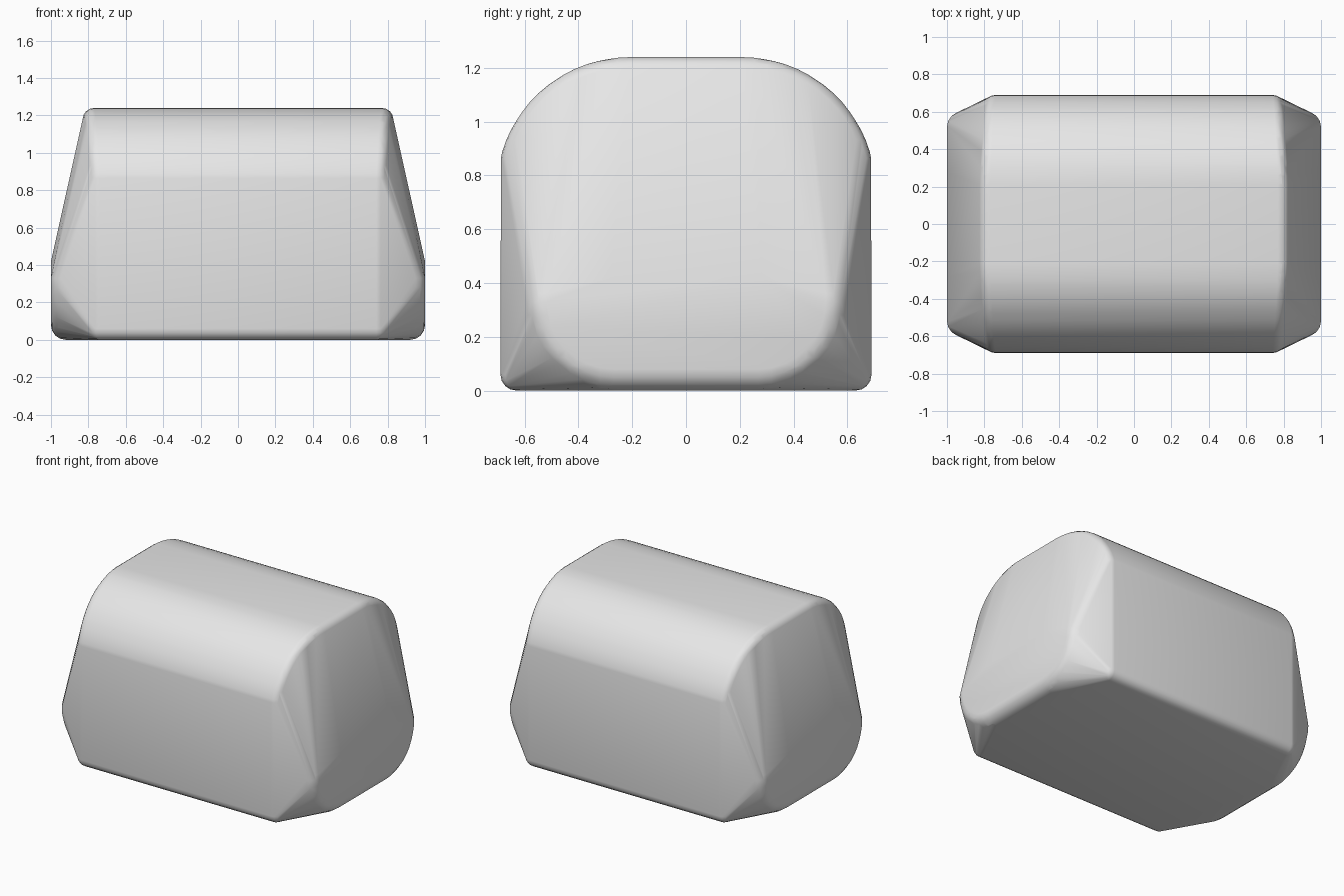
import bpy, bmesh
from math import sin, cos, pi, radians
from mathutils import Vector

cube = bpy.data.objects.get("Cube")
if cube:
    bpy.data.objects.remove(cube, do_unlink=True)

bm = bmesh.new()


def ball(x, y, z, r):
    """Rounding ball mirrored to all four corners of the block."""
    for sx in (-1, 1):
        for sy in (-1, 1):
            centre = Vector((sx * x, sy * y, z))
            for i in range(9):
                lat = -pi / 2 + pi * i / 8
                for j in range(1 if i in (0, 8) else 16):
                    lon = 2 * pi * j / 16
                    offset = Vector((cos(lat) * cos(lon), cos(lat) * sin(lon), sin(lat)))
                    bm.verts.new(centre + offset * r)


# Barrel-shaped top running along x
for k in range(13):
    a = radians(90 - 74 * k / 12)
    ball(0.77 - 0.03 * k / 12, 0.21 + 0.435 * cos(a), 0.745 + 0.435 * sin(a), 0.06)

# Square lower corners of the front and back walls
ball(0.74, 0.63, 0.06, 0.06)

# Bulging lower part of each end, with rounded corners
for k in range(9):
    a = radians(-90 * k / 8)
    ball(0.92, 0.27 + 0.25 * cos(a), 0.33 + 0.25 * sin(a), 0.08)
for sx in (-1, 1):
    for sy in (-1, 1):
        bm.verts.new((sx, sy * 0.28, 0.42))

# Wrap everything in one convex skin
bmesh.ops.remove_doubles(bm, verts=bm.verts[:], dist=0.0005)
bmesh.ops.convex_hull(bm, input=bm.verts[:])
bmesh.ops.delete(bm, geom=[v for v in bm.verts if not v.link_faces], context='VERTS')
bmesh.ops.dissolve_limit(bm, angle_limit=radians(0.5), verts=bm.verts[:], edges=bm.edges[:])
bmesh.ops.recalc_face_normals(bm, faces=bm.faces[:])

mesh = bpy.data.meshes.new("rounded_block")
bm.to_mesh(mesh)
bm.free()
block = bpy.data.objects.new("rounded_block", mesh)
bpy.context.collection.objects.link(block)

# Plain grey finish
grey = bpy.data.materials.new("light_grey")
grey.use_nodes = True
colour = (0.8, 0.8, 0.8, 1)
grey.diffuse_color = colour
grey.node_tree.nodes["Principled BSDF"].inputs["Base Color"].default_value = colour
mesh.materials.append(grey)

# Smooth shading on the rounded edges
bpy.ops.object.select_all(action='DESELECT')
block.select_set(True)
bpy.context.view_layer.objects.active = block
bpy.ops.object.shade_smooth_by_angle(angle=radians(30))
